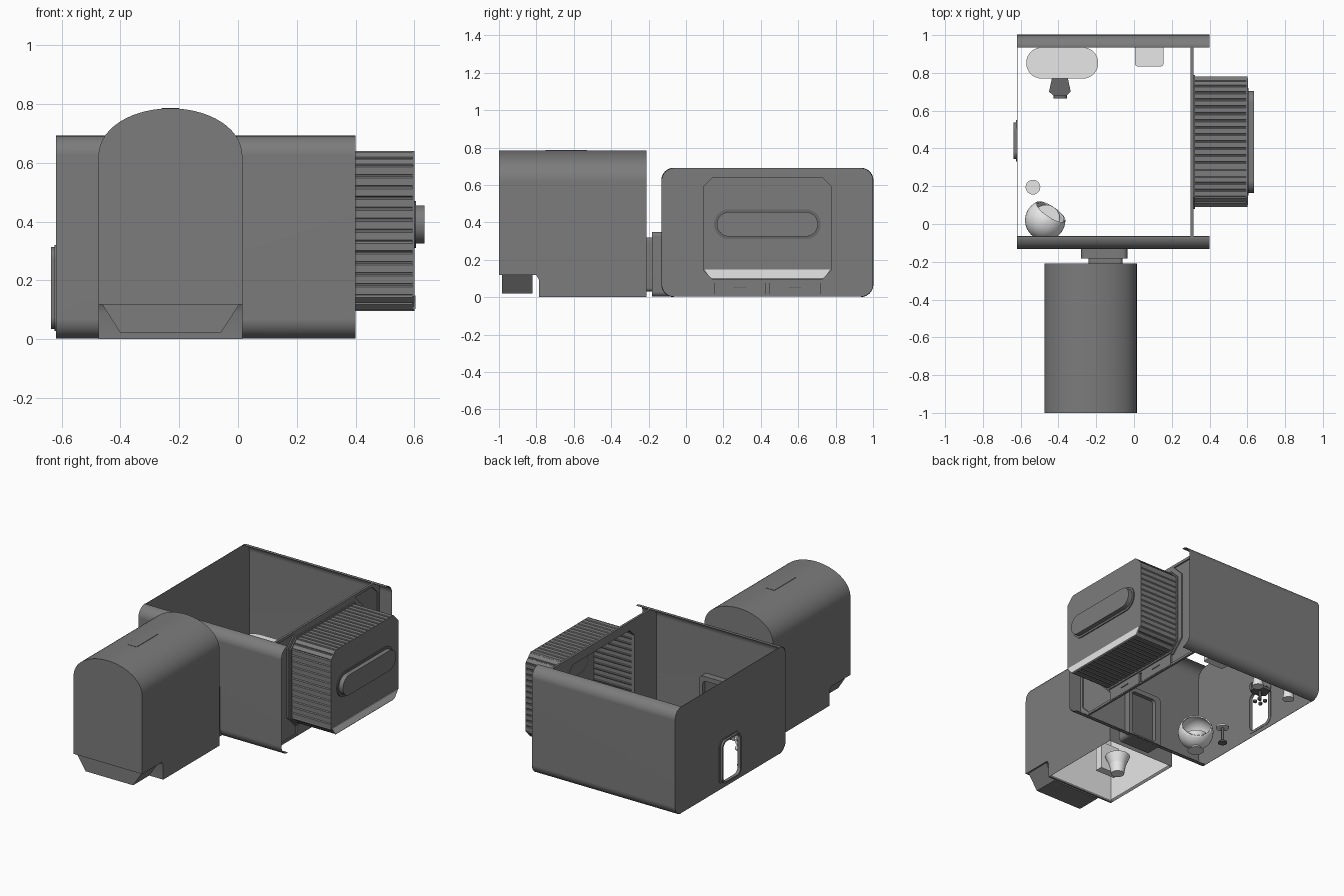
import bpy, bmesh, math
from mathutils import Vector

cube = bpy.data.objects.get("Cube")
if cube:
    bpy.data.objects.remove(cube, do_unlink=True)


def material(name, v):
    m = bpy.data.materials.new(name)
    m.use_nodes = True
    m.diffuse_color = (v, v, v, 1)
    m.node_tree.nodes["Principled BSDF"].inputs["Base Color"].default_value = (v, v, v, 1)
    return m


GREY = material("shell grey", 0.2)
DARK = material("dark grey", 0.14)
LIGHT = material("light grey", 0.8)
made = []
PLACE = {"x": lambda u, v, t: (t, u, v), "y": lambda u, v, t: (u, t, v), "z": lambda u, v, t: (u, v, t)}


def finish(name, bm, mat, thick=0):
    bmesh.ops.recalc_face_normals(bm, faces=bm.faces)
    me = bpy.data.meshes.new(name)
    bm.to_mesh(me)
    bm.free()
    me.materials.append(mat)
    ob = bpy.data.objects.new(name, me)
    bpy.context.collection.objects.link(ob)
    if thick:
        mod = ob.modifiers.new("thickness", "SOLIDIFY")
        mod.thickness, mod.offset = thick, 0
    made.append(ob)
    return ob


def prism(name, pts, axis, a, b, mat, caps=(True, True), closed=True, thick=0):
    """Sweep a 2D profile along an axis."""
    bm = bmesh.new()
    rows = [[bm.verts.new(PLACE[axis](u, v, t)) for u, v in pts] for t in (a, b)]
    n = len(pts)
    for i in range(n if closed else n - 1):
        j = (i + 1) % n
        bm.faces.new((rows[0][i], rows[0][j], rows[1][j], rows[1][i]))
    for row, cap in zip(rows, caps):
        if cap:
            bm.faces.new(row)
    return finish(name, bm, mat, thick)


def ring(name, outer, inner, axis, a, b, mat):
    """Frame between two outlines with equal point counts."""
    bm = bmesh.new()
    loops = [[bm.verts.new(PLACE[axis](u, v, t)) for u, v in pts]
             for pts, t in ((outer, a), (inner, a), (inner, b), (outer, b))]
    n = len(outer)
    for k in range(4):
        p, q = loops[k], loops[(k + 1) % 4]
        for i in range(n):
            bm.faces.new((p[i], p[(i + 1) % n], q[(i + 1) % n], q[i]))
    return finish(name, bm, mat)


def rrect(u0, u1, v0, v1, r, chamfer=False, n=8):
    """Rectangle outline with round or cut corners."""
    pts = []
    for k, (cu, cv) in enumerate(((u1 - r, v1 - r), (u0 + r, v1 - r), (u0 + r, v0 + r), (u1 - r, v0 + r))):
        ends = [(math.cos(a), math.sin(a)) for a in (k * math.pi / 2, (k + 1) * math.pi / 2)]
        for i in range(n + 1):
            f = i / n
            if chamfer:
                c, s = (ends[0][d] * (1 - f) + ends[1][d] * f for d in (0, 1))
            else:
                c, s = math.cos((k + f) * math.pi / 2), math.sin((k + f) * math.pi / 2)
            pts.append((cu + r * c, cv + r * s))
    return pts


def box(name, x0, x1, y0, y1, z0, z1, mat):
    return prism(name, [(x0, y0), (x1, y0), (x1, y1), (x0, y1)], "z", z0, z1, mat)


def cone(name, x, y, z0, z1, r0, r1, mat, seg=24):
    bm = bmesh.new()
    bmesh.ops.create_cone(bm, cap_ends=True, segments=seg, radius1=r0, radius2=r1, depth=z1 - z0)
    bmesh.ops.translate(bm, verts=bm.verts, vec=(x, y, (z0 + z1) / 2))
    return finish(name, bm, mat)


# Main room: long walls with rolled edges, open above and below
outline = rrect(-0.13, 1.0, 0.003, 0.69, 0.065)
half = len(outline) // 4
prism("back_wall", outline[-half:] + outline[:half], "x", -0.62, 0.40, GREY, (False, False), False, 0.004)
prism("front_wall", outline[half:3 * half], "x", -0.62, 0.40, GREY, (False, False), False, 0.004)

# End wall with an open doorway and its raised frame
doorway = rrect(0.353, 0.527, 0.045, 0.303, 0.035)
ring("end_wall", outline, doorway, "x", -0.62, -0.618, GREY)
ring("end_door_flange", rrect(0.33, 0.55, 0.028, 0.32, 0.045), doorway, "x", -0.624, -0.616, GREY)
ring("end_door_frame", rrect(0.343, 0.537, 0.035, 0.313, 0.04), doorway, "x", -0.637, -0.62, GREY)

# Recessed panel around the slide-out bay
bay = rrect(0.095, 0.775, 0.10, 0.635, 0.05, True)
ring("bay_panel", outline, bay, "x", 0.30, 0.306, GREY)
ring("bay_panel_rim", outline, rrect(-0.112, 0.982, 0.018, 0.672, 0.06, True), "x", 0.306, 0.314, GREY)
ring("bay_outer_frame", rrect(0.06, 0.82, 0.075, 0.68, 0.08, True), bay, "x", 0.30, 0.314, GREY)
ring("bay_inner_frame", rrect(0.08, 0.79, 0.085, 0.65, 0.06, True), bay, "x", 0.30, 0.322, GREY)
for side, y0 in (("front", 0.15), ("back", 0.445)):
    box(side + "_drawer", 0.304, 0.316, y0, y0 + 0.275, 0.008, 0.075, GREY)
    box(side + "_drawer_handle", 0.316, 0.32, y0 + 0.105, y0 + 0.17, 0.048, 0.054, DARK)


def ribbed(corners, pitch, depth):
    """Outline with grooves along every edge."""
    pts = []
    for i, c in enumerate(corners):
        p, q = Vector(c), Vector(corners[(i + 1) % len(corners)])
        d = q - p
        inward = Vector((-d.y, d.x)).normalized() * depth
        n = max(1, round(d.length / pitch))
        for k in range(n):
            for f, deep in ((0.12, 0), (0.8, 0), (0.86, 1), (0.98, 1)):
                pts.append(tuple(p + d * ((k + f) / n) + inward * deep))
    return pts


# Slide-out bay: ribbed sleeve, end cap, lamp and long handle
octagon = rrect(0.09, 0.78, 0.095, 0.64, 0.05, True, 1)
prism("bay_sleeve", ribbed(octagon, 0.037, 0.005), "x", 0.31, 0.594, GREY, (False, False))
prism("bay_end_cap", octagon, "x", 0.594, 0.60, GREY)
prism("bay_lamp", [(0.13, 0.103), (0.74, 0.103), (0.77, 0.148), (0.10, 0.148)], "x", 0.597, 0.604, LIGHT)
grip = rrect(0.165, 0.705, 0.325, 0.455, 0.064)
ring("bay_handle_flange", rrect(0.15, 0.72, 0.31, 0.47, 0.079), grip, "x", 0.59, 0.606, DARK)
prism("bay_handle", grip, "x", 0.59, 0.635, GREY)


# Arched annex
def arch(x0, x1, z0, spring, top, n=28):
    c, w = (x0 + x1) / 2, (x1 - x0) / 2
    curve = [(c + w * math.cos(math.pi * i / n), spring + (top - spring) * math.sin(math.pi * i / n) ** 0.95)
             for i in range(n + 1)]
    return [(x1, z0)] + curve + [(x0, z0)]


X0, X1 = -0.475, 0.015
prism("annex_nose", arch(X0, X1, 0.118, 0.62, 0.785), "y", -1.0, -0.785, GREY, (True, False))
prism("annex_body", arch(X0, X1, 0, 0.62, 0.785), "y", -0.785, -0.21, GREY, (False, True), False)
prism("annex_step", [(-0.80, 0.118), (-0.785, 0.09), (-0.785, 0.0), (-0.775, 0.0), (-0.775, 0.118)],
      "x", X0, X1, GREY)
prism("annex_skid", [(-0.462, 0.118), (0.005, 0.118), (-0.06, 0.02), (-0.40, 0.02)], "y", -0.985, -0.82, GREY)
box("annex_roof_hatch", -0.26, -0.20, -0.75, -0.53, 0.78, 0.7865, GREY)
prism("annex_lining", arch(X0 + 0.012, X1 - 0.012, 0.01, 0.61, 0.77), "y", -0.77, -0.222, LIGHT,
      (True, True), False)

# Annex fittings
cone("toilet_foot", -0.29, -0.50, 0.01, 0.07, 0.04, 0.05, LIGHT)
cone("toilet_bowl", -0.29, -0.50, 0.07, 0.13, 0.05, 0.075, LIGHT)
box("toilet_tank", -0.36, -0.22, -0.62, -0.57, 0.06, 0.24, LIGHT)

# Passage between annex and room, with a closed door
passage = rrect(-0.24, -0.06, 0.03, 0.32, 0.02)
ring("passage_sleeve", passage, rrect(-0.225, -0.075, 0.045, 0.305, 0.015), "y", -0.215, -0.18, GREY)
ring("passage_frame", rrect(-0.28, -0.035, 0.004, 0.35, 0.025), passage, "y", -0.183, -0.085, GREY)
prism("passage_door", passage, "y", -0.16, -0.11, DARK)

# Ball chair: hollow sphere sliced open, with a cushion and foot
centre, opening = Vector((-0.47, 0.02, 0.135)), Vector((0.5, 0.75, 0.3)).normalized()
bm = bmesh.new()
bmesh.ops.create_uvsphere(bm, u_segments=32, v_segments=20, radius=0.103)
bmesh.ops.bisect_plane(bm, geom=bm.verts[:] + bm.edges[:] + bm.faces[:], plane_co=opening * 0.055,
                       plane_no=opening, clear_outer=True)
bmesh.ops.translate(bm, verts=bm.verts, vec=centre)
finish("ball_chair", bm, LIGHT, 0.008)
cone("ball_chair_cushion", -0.465, 0.03, 0.075, 0.105, 0.06, 0.072, LIGHT)
cone("ball_chair_foot", -0.47, 0.02, 0.008, 0.04, 0.05, 0.02, LIGHT)

# Side table
cone("side_table_top", -0.535, 0.195, 0.112, 0.122, 0.039, 0.039, LIGHT)
cone("side_table_stem", -0.535, 0.195, 0.018, 0.112, 0.008, 0.008, DARK)
cone("side_table_base", -0.535, 0.195, 0.008, 0.018, 0.028, 0.025, DARK)

# Desk, stool and cabinet along the back wall
prism("desk_top", rrect(-0.57, -0.19, 0.77, 0.935, 0.08), "z", 0.125, 0.145, LIGHT)
for x in (-0.50, -0.26):
    cone("desk_leg", x, 0.855, 0.008, 0.125, 0.035, 0.02, LIGHT)
prism("stool_seat", [(-0.435, 0.77), (-0.45, 0.70), (-0.42, 0.675), (-0.36, 0.675), (-0.335, 0.70), (-0.35, 0.77)],
      "z", 0.08, 0.098, DARK)
cone("stool_stem", -0.39, 0.72, 0.02, 0.08, 0.008, 0.008, DARK)
for k in range(4):
    a = (k + 0.5) * math.pi / 2
    cone("stool_foot", -0.39 + 0.03 * math.cos(a), 0.72 + 0.03 * math.sin(a), 0.008, 0.022, 0.012, 0.012, DARK, 8)
prism("stool_back", rrect(-0.425, -0.355, 0.09, 0.16, 0.02), "y", 0.665, 0.68, DARK)
prism("cabinet", rrect(0.005, 0.155, 0.835, 0.99, 0.012), "z", 0.04, 0.18, LIGHT)

# Smooth the curved parts while keeping edges sharp and flats flat
bpy.ops.object.select_all(action="DESELECT")
for ob in made:
    ob.select_set(True)
bpy.context.view_layer.objects.active = made[0]
bpy.ops.object.shade_smooth_by_angle(angle=math.radians(30))
for ob in made:
    ob.modifiers.new("flat faces", "WEIGHTED_NORMAL").keep_sharp = True
